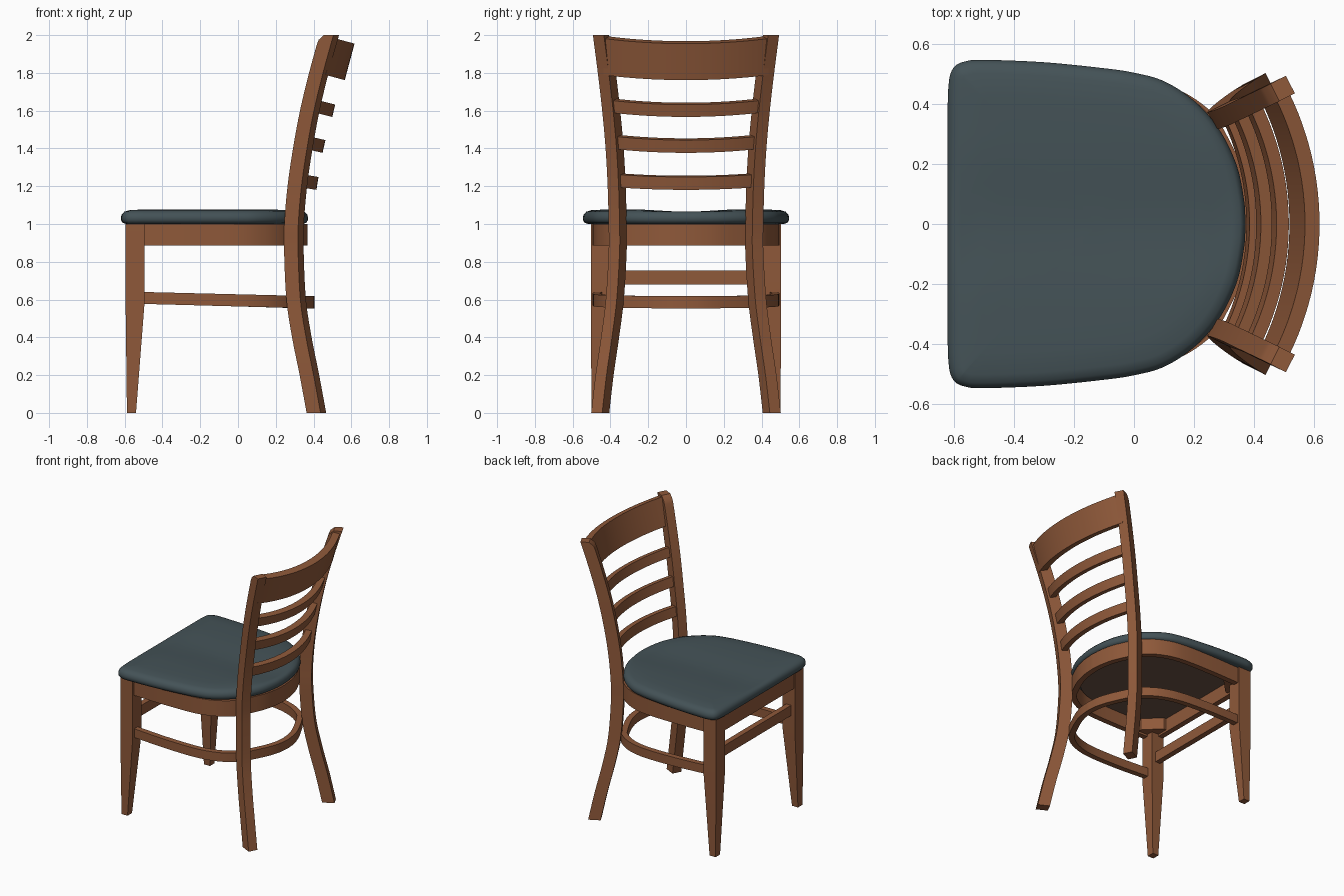
import bpy, bmesh, math
from mathutils import Vector as V

if "Cube" in bpy.data.objects:
    bpy.data.objects.remove(bpy.data.objects["Cube"])


def material(name, rgb):
    m = bpy.data.materials.new(name)
    m.diffuse_color = (*rgb, 1)
    m.use_nodes = True
    m.node_tree.nodes["Principled BSDF"].inputs["Base Color"].default_value = m.diffuse_color
    return m


WOOD = material("warm brown wood", (0.275, 0.100, 0.042))
PAD = material("slate upholstery", (0.058, 0.085, 0.095))
UNDER = material("dark underside", (0.15, 0.088, 0.06))


def loft(name, sections, mat, caps=True, tip=None, smooth=35):
    """Skin a list of equal-length closed cross-sections."""
    bm = bmesh.new()
    rings = [[bm.verts.new(p) for p in s] for s in sections]
    n = len(rings[0])
    for a, b in zip(rings, rings[1:]):
        for i in range(n):
            j = (i + 1) % n
            bm.faces.new((a[i], a[j], b[j], b[i]))
    if caps:
        bm.faces.new(rings[0])
        if tip is None:
            bm.faces.new(rings[-1])
        else:
            t = bm.verts.new(tip)
            for i in range(n):
                bm.faces.new((rings[-1][i], rings[-1][(i + 1) % n], t))
    bmesh.ops.recalc_face_normals(bm, faces=bm.faces[:])
    me = bpy.data.meshes.new(name)
    bm.to_mesh(me)
    bm.free()
    me.materials.append(mat)
    ob = bpy.data.objects.new(name, me)
    bpy.context.collection.objects.link(ob)
    bpy.ops.object.select_all(action='DESELECT')
    ob.select_set(True)
    bpy.context.view_layer.objects.active = ob
    bpy.ops.object.shade_smooth_by_angle(angle=math.radians(smooth))
    return ob


def rect(x0, x1, y0, y1, z):
    return [V((x0, y0, z)), V((x1, y0, z)), V((x1, y1, z)), V((x0, y1, z))]


def spline(pts, steps=6):
    """Catmull-Rom curve through the points."""
    p = [V(q) for q in pts]
    p = [2 * p[0] - p[1]] + p + [2 * p[-1] - p[-2]]
    out = []
    for a, b, c, d in zip(p, p[1:], p[2:], p[3:]):
        for k in range(steps):
            t = k / steps
            out.append(0.5 * (2 * b + (c - a) * t + (2 * a - 5 * b + 4 * c - d) * t * t
                              + (3 * b - a - 3 * c + d) * t ** 3))
    return out + [p[-2]]


def mirrored(half):
    """Continue a +y half path onto the -y side."""
    return half + [V((q.x, -q.y)) for q in reversed(half[:-1])]


def inset(path, d, closed=False):
    out, n = [], len(path)
    for i, q in enumerate(path):
        if closed:
            t = path[(i + 1) % n] - path[i - 1]
        else:
            t = path[min(i + 1, n - 1)] - path[max(i - 1, 0)]
        t.normalize()
        out.append(q - V((-t.y, t.x)) * d)
    return out


# Seat cushion: rounded edge rings, then a slightly dished top
half = spline([(-.62, 0), (-.62, .3), (-.617, .46), (-.60, .52), (-.56, .541), (-.5, .546),
               (-.3, .538), (-.1, .518), (0, .503), (.1, .475), (.2, .41), (.28, .32),
               (.34, .2), (.366, .08), (.371, 0)], 4)
outline = mirrored(half)[:-1]


def dish(y):
    t = min(1, abs(y) / .28)
    return 1.065 + .012 * t * t * (3 - 2 * t)


rings = []
for d, z in [(.03, 1.0), (.01, 1.006), (.001, 1.02), (0, 1.035), (.005, 1.051), (.018, 1.065)]:
    rings.append([V((q.x, q.y, z)) for q in inset(outline, d, True)])
core = inset(outline, .045, True)
for s in (1, .85, .7, .55, .4, .25, .12):
    rings.append([V((-.12 + (q.x + .12) * s, q.y * s, dish(q.y * s) - (.004 if s == 1 else 0)))
                  for q in core])
loft("seat_cushion", rings, PAD, tip=V((-.12, 0, 1.065)), smooth=60)

# Board under the cushion
board = inset(outline, .06, True)
loft("seat_underside", [[V((q.x, q.y, z)) for q in board] for z in (.985, 1.001)], UNDER)


# Bent wooden bands: apron and leg hoop
def band(name, pts, thick, low, high):
    outer = mirrored(spline(pts))
    inner = inset(outer, thick)
    loft(name, [[V((o.x, o.y, low(o.x))), V((o.x, o.y, high(o.x))),
                 V((i.x, i.y, high(o.x))), V((i.x, i.y, low(o.x)))]
                for o, i in zip(outer, inner)], WOOD)


band("bent_apron", [(-.52, .49), (-.25, .496), (0, .487), (.14, .445), (.237, .378),
                    (.275, .318), (.335, .19), (.36, .09), (.368, 0)], .04,
     lambda x: .885, lambda x: 1.0)
band("bent_stretcher_hoop", [(-.52, .485), (-.25, .495), (0, .485), (.15, .445), (.25, .38),
                             (.292, .325), (.36, .19), (.394, .09), (.404, 0)], .04,
     lambda x: .577 - .024 * (x + .5) / .9, lambda x: .64 - .022 * (x + .5) / .9)

# Front rails between the front legs
loft("front_apron", [rect(-.59, -.55, -.42, .42, z) for z in (.885, 1.0)], WOOD)
loft("front_stretcher", [rect(-.565, -.525, -.42, .42, z) for z in (.68, .755)], WOOD)

ANG = math.radians(27)
POST = [(.415, .454, 0), (.378, .431, .2), (.338, .402, .4), (.308, .377, .6), (.296, .362, .85),
        (.297, .362, 1), (.314, .367, 1.2), (.343, .378, 1.4), (.380, .396, 1.6),
        (.428, .419, 1.8), (.483, .445, 2.0)]

for s, side in ((1, "left"), (-1, "right")):
    # Front legs, tapered on the inner faces
    loft("front_leg_" + side, [rect(-.588, -.54, s * .448, s * .5, 0),
                               rect(-.595, -.495, s * .402, s * .504, .58),
                               rect(-.595, -.495, s * .402, s * .504, 1.0)], WOOD, smooth=5)
    # Diagonal corner blocks
    tri = [(-.56, .42), (-.56, .32), (-.53, .32), (-.42, .43), (-.42, .46), (-.5, .46)]
    loft("corner_block_" + side, [[V((x, s * y, z)) for x, y in tri] for z in (.9, .987)], WOOD)
    # Curved back posts, turned outward, front top corner rounded
    d = V((math.cos(ANG), s * math.sin(ANG), 0))
    n = V((-math.sin(ANG), s * math.cos(ANG), 0))
    secs = []
    for c in spline(POST, 8):
        c = V((c.x, s * c.y, c.z))
        r, h = .045, max(0, c.z - 1.957)
        cut = .8 * (r - math.sqrt(max(0, r * r - h * h)))
        f, b = -.0415 + cut, .0415
        secs.append([c + d * f - n * .0325, c + d * b - n * .0325,
                     c + d * b + n * .0325, c + d * f + n * .0325])
    loft("back_post_" + side, secs, WOOD)


# Back slats and crest rail: arcs in tilted planes (x, z is the rear top edge at the middle)
def slat(name, x, z, tilt, half_y, height, thick):
    t = math.radians(tilt)
    back, up = V((math.cos(t), 0, -math.sin(t))), V((math.sin(t), 0, math.cos(t)))
    R = half_y / math.sin(ANG)
    secs = []
    for k in range(25):
        u = ANG * (k / 12 - 1)
        o, i = [V((x, 0, z)) + back * (q * math.cos(u) - R) + V((0, q * math.sin(u), 0))
                for q in (R, R - thick)]
        secs.append([o, o - up * height, i - up * height, i])
    loft(name, secs, WOOD)


slat("crest_rail", .617, 1.955, 15, .437, .2, .05)
slat("upper_slat", .515, 1.632, 14, .402, .067, .042)
slat("middle_slat", .463, 1.444, 13, .387, .069, .042)
slat("lower_slat", .426, 1.249, 9, .377, .069, .042)
